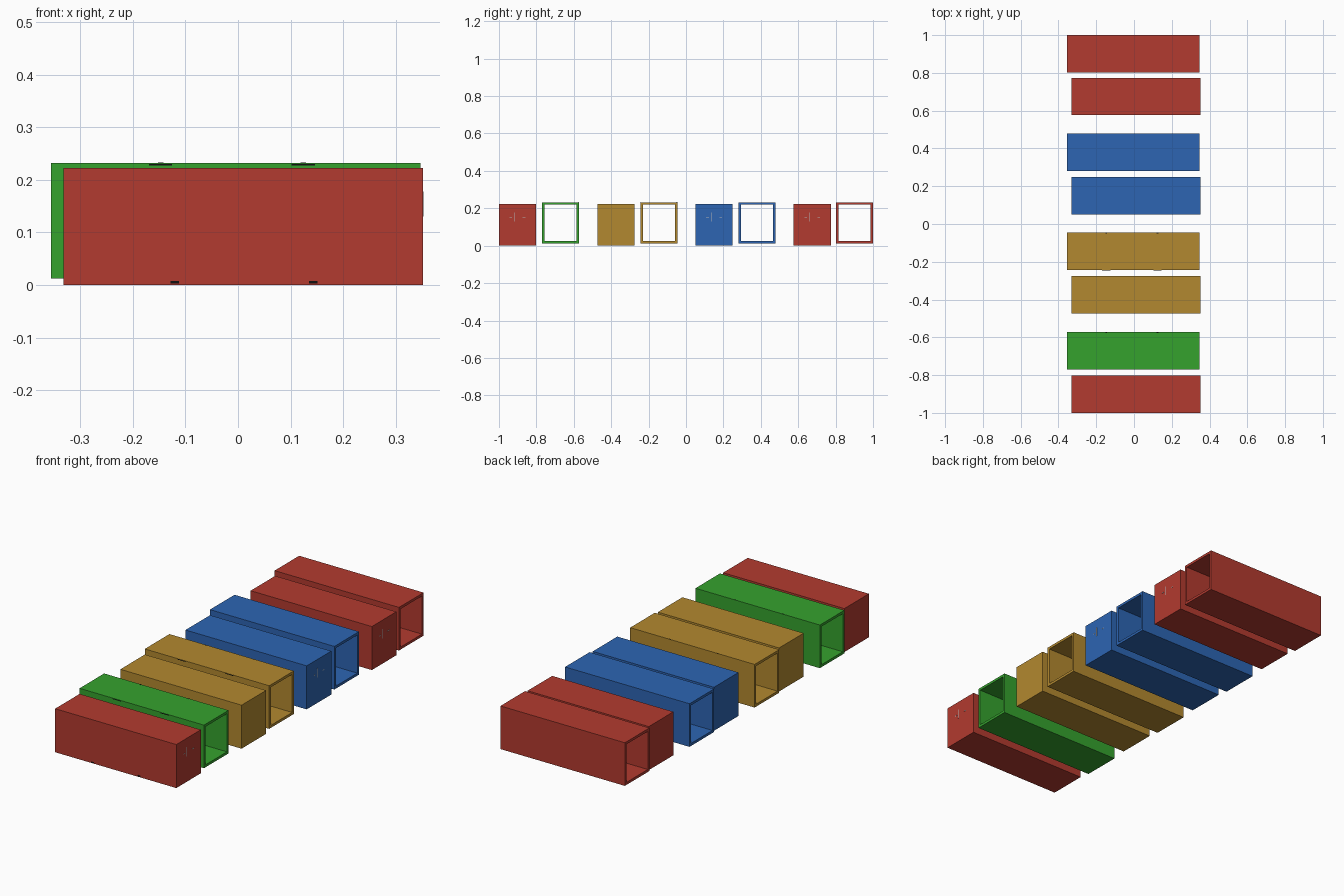
import bpy, bmesh

if "Cube" in bpy.data.objects:
    bpy.data.objects.remove(bpy.data.objects["Cube"])


def material(name, rgb):
    m = bpy.data.materials.new(name)
    m.diffuse_color = (*rgb, 1.0)
    m.use_nodes = True
    m.node_tree.nodes["Principled BSDF"].inputs["Base Color"].default_value = m.diffuse_color
    return m


RED = material("red paint", (0.45, 0.043, 0.029))
BLUE = material("blue paint", (0.026, 0.13, 0.45))
TAN = material("ochre paint", (0.45, 0.25, 0.029))
GREEN = material("green paint", (0.036, 0.36, 0.027))
GREY = material("grey metal", (0.5, 0.5, 0.5))
BLACK = material("black slots", (0.005, 0.005, 0.005))


def finish(name, bm, mat):
    bmesh.ops.recalc_face_normals(bm, faces=bm.faces)
    mesh = bpy.data.meshes.new(name)
    bm.to_mesh(mesh)
    bm.free()
    mesh.materials.append(mat)
    ob = bpy.data.objects.new(name, mesh)
    bpy.context.collection.objects.link(ob)
    return ob


def box(name, x, y, z, mat):
    """Box from (min, max) ranges."""
    bm = bmesh.new()
    bmesh.ops.create_cube(bm, size=1)
    for v in bm.verts:
        v.co = [r[0] if c < 0 else r[1] for c, r in zip(v.co, (x, y, z))]
    return finish(name, bm, mat)


def tube(name, x, y, z, wall, mat):
    """Rectangular sleeve along x, open at both ends."""
    bm = bmesh.new()
    rings = []
    for px in x:
        for t in (0, wall):
            a, b, c, d = y[0] + t, y[1] - t, z[0] + t, z[1] - t
            rings.append([bm.verts.new((px, *p))
                          for p in ((a, c), (b, c), (b, d), (a, d))])
    outer0, inner0, outer1, inner1 = rings
    for p, q in ((outer0, outer1), (inner0, inner1),
                 (outer0, inner0), (outer1, inner1)):
        for i in range(4):
            j = (i + 1) % 4
            bm.faces.new((p[i], p[j], q[j], q[i]))
    return finish(name, bm, mat)


W = 0.198
THIN = 0.001

# Closed containers, with faint door hardware on the right end
for i, (y0, mat, hardware) in enumerate(((-1.0, RED, True), (-0.474, TAN, False),
                                         (0.051, BLUE, True), (0.576, RED, True))):
    n = f"closed_container_{i + 1}"
    box(n, (-0.332, 0.352), (y0, y0 + W), (0, 0.222), mat)
    yc = y0 + W / 2
    if hardware:
        box(n + "_door_rod", (0.3515, 0.352 + THIN), (yc - 0.017, yc - 0.014),
            (0.13, 0.178), GREY)
        for dy in (-0.035, 0.035):
            box(n + "_door_handle", (0.3515, 0.352 + THIN),
                (yc + dy - 0.007, yc + dy + 0.007), (0.149, 0.152), GREY)
    if i == 0:
        # lifting slots along the lower front edge
        for x in (-0.12, 0.143):
            box("lower_slot", (x - 0.008, x + 0.008), (y0 - THIN, y0 + THIN),
                (0.003, 0.008), BLACK)

# Open sleeves, raised slightly above the ground
for i, (y0, mat, slots) in enumerate(((-0.77, GREEN, True), (-0.244, TAN, True),
                                      (0.281, BLUE, False), (0.802, RED, False))):
    n = f"open_container_{i + 1}"
    tube(n, (-0.355, 0.347), (y0, y0 + W), (0.012, 0.232), 0.013, mat)
    if slots:
        for x in (-0.147, 0.124):
            box("upper_front_slot", (x - 0.022, x + 0.022), (y0 - THIN, y0 + THIN),
                (0.2275, 0.2305), BLACK)
            box("upper_back_slot", (x - 0.005, x + 0.005),
                (y0 + W - 0.004, y0 + W), (0.231, 0.232 + THIN / 2), BLACK)
